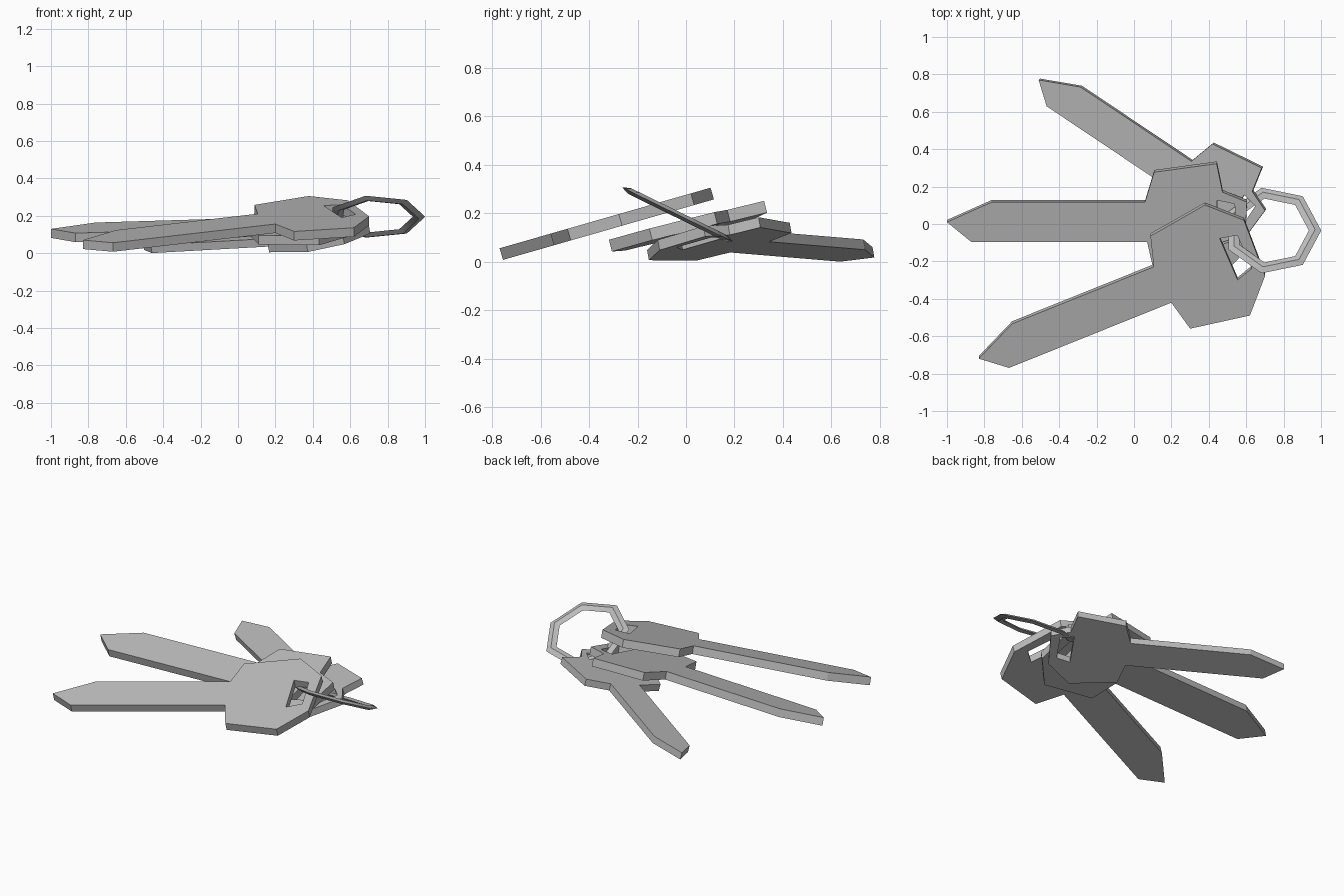
import bpy, bmesh, math
from mathutils import Vector, Matrix

cube = bpy.data.objects.get("Cube")
if cube:
    bpy.data.objects.remove(cube)

# single grey metal
metal = bpy.data.materials.new("grey_metal")
metal.use_nodes = True
GREY = (0.5, 0.5, 0.5, 1)
metal.diffuse_color = GREY
metal.node_tree.nodes["Principled BSDF"].inputs["Base Color"].default_value = GREY

# key outline: blade tip at the origin, head towards +x
BLADE_TOP = [(0, 0), (.24, .11), (1.06, .11)]
HEAD_TOP = [(1.11, .275), (1.445, .322)]
HEAD_END = [(1.605, .163)]
HEAD_END_NOTCHED = [(1.475, .165), (1.605, .11)]
HEAD_LOW = [(1.59, -.166), (1.43, -.338), (1.107, -.282)]
BLADE_LOW = [(1.07, -.11), (.13, -.11)]
HOLE = [(1.446, .12), (1.54, .10), (1.54, -.10), (1.446, -.13)]
THICKNESS = 0.05


def add_key(name, tip, heading, slope, scale=1.0, notched=False):
    """Flat key with a ring hole, lying on a plane with the given x and y slopes."""
    end = HEAD_END_NOTCHED if notched else HEAD_END
    outline = BLADE_TOP + HEAD_TOP + end + HEAD_LOW + BLADE_LOW
    bm = bmesh.new()
    edges = []
    for loop in (outline, HOLE):
        vs = [bm.verts.new((x, y, 0)) for x, y in loop]
        edges += [bm.edges.new((vs[i - 1], vs[i])) for i in range(len(vs))]
    bmesh.ops.triangle_fill(bm, edges=edges, use_beauty=True, normal=(0, 0, 1))
    ext = bmesh.ops.extrude_face_region(bm, geom=bm.faces[:])
    low = [g for g in ext["geom"] if isinstance(g, bmesh.types.BMVert)]
    bmesh.ops.translate(bm, verts=low, vec=(0, 0, -THICKNESS))
    bmesh.ops.recalc_face_normals(bm, faces=bm.faces[:])
    # orient along the heading on the tilted plane
    p, q = slope
    a = math.radians(heading)
    c, s = math.cos(a), math.sin(a)
    forward = Vector((c, s, p * c + q * s)).normalized()
    normal = Vector((-p, -q, 1)).normalized()
    side = normal.cross(forward)
    rot = Matrix((forward, side, normal)).transposed().to_4x4()
    bm.transform(Matrix.Translation(tip) @ rot @ Matrix.Scale(scale, 4))
    mesh = bpy.data.meshes.new(name)
    bm.to_mesh(mesh)
    bm.free()
    mesh.materials.append(metal)
    bpy.context.collection.objects.link(bpy.data.objects.new(name, mesh))


# three keys fanned out from the ring
add_key("front_key", (-.83, -.72, .07), 21.9, (0, .287))
add_key("middle_key", (-1, .01, .13), 0, (.03, .25), notched=True)
add_key("back_key", (-.51, .77, .06), -33.8, (.173, .175), scale=.87, notched=True)

# seven-sided flattened ring
bpy.ops.mesh.primitive_torus_add(major_segments=7, minor_segments=4,
                                 major_radius=.228, minor_radius=.033,
                                 location=(.74, -.035, .195),
                                 rotation=(-math.atan(.49), 0, 0))
ring = bpy.context.object
ring.name = "key_ring"
ring.scale.z = .4
ring.data.materials.append(metal)
bpy.ops.object.shade_smooth_by_angle(angle=math.radians(60))
